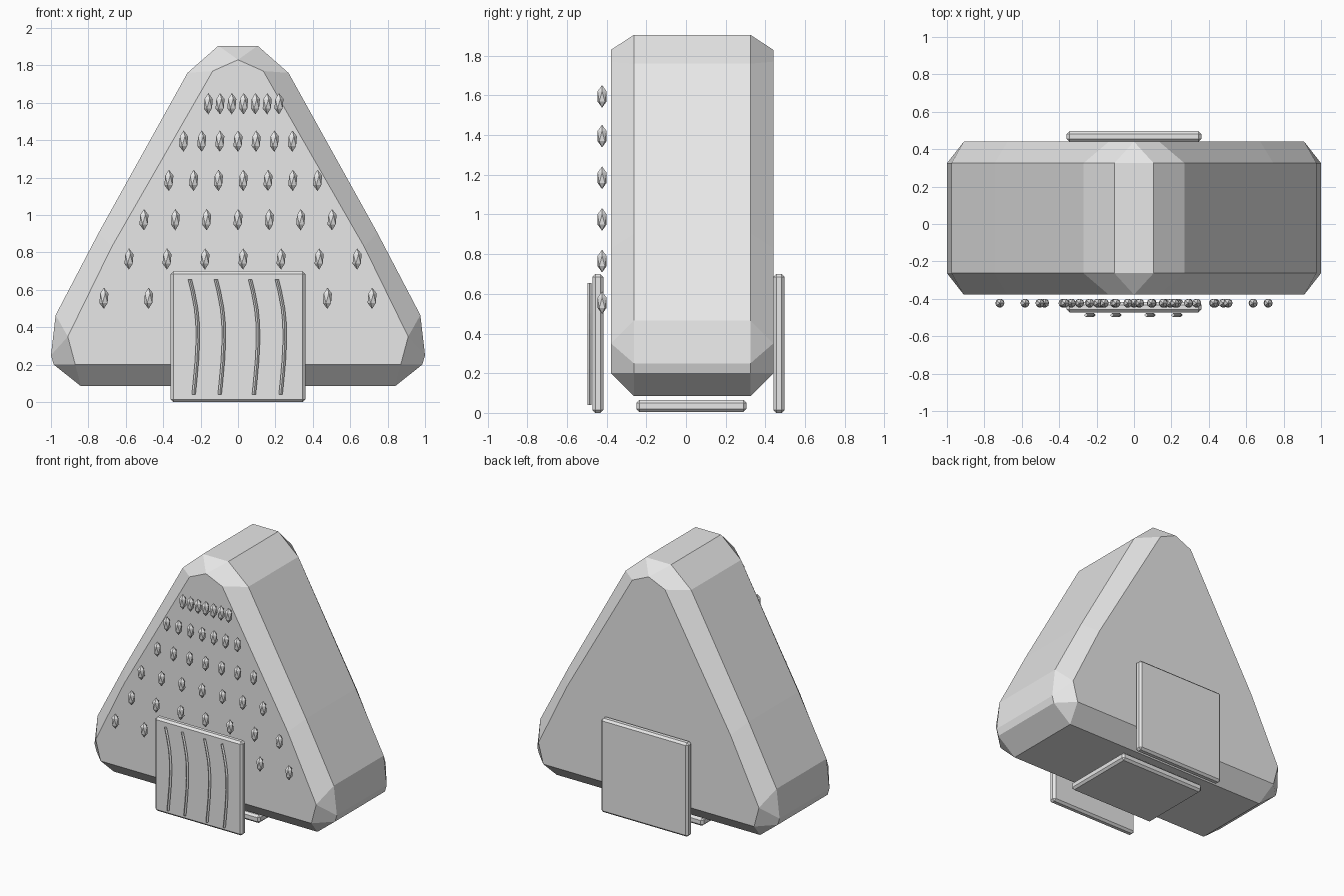
import bpy, bmesh
from mathutils import Matrix

cube = bpy.data.objects.get("Cube")
if cube:
    bpy.data.objects.remove(cube, do_unlink=True)

grey = bpy.data.materials.new("plain grey")
grey.use_nodes = True
grey.diffuse_color = (0.8, 0.8, 0.8, 1)
grey.node_tree.nodes["Principled BSDF"].inputs["Base Color"].default_value = (0.8, 0.8, 0.8, 1)


def finish(name, bm):
    bmesh.ops.recalc_face_normals(bm, faces=bm.faces)
    mesh = bpy.data.meshes.new(name)
    bm.to_mesh(mesh)
    bm.free()
    mesh.materials.append(grey)
    obj = bpy.data.objects.new(name, mesh)
    bpy.context.collection.objects.link(obj)
    return obj


def plate(name, x, y0, y1, z0, z1, bevel=0.015):
    bm = bmesh.new()
    size = Matrix.Diagonal((2 * x, y1 - y0, z1 - z0, 1))
    place = Matrix.Translation((0, (y0 + y1) / 2, (z0 + z1) / 2))
    bmesh.ops.create_cube(bm, size=1, matrix=place @ size)
    bmesh.ops.bevel(bm, geom=bm.edges[:], offset=bevel, segments=1, affect='EDGES')
    return finish(name, bm)


# Rounded triangular body: wide rim profile and smaller face profile (x, z)
rim = [(0.105, 1.905), (0.27, 1.76), (0.745, 0.905), (0.975, 0.465),
       (1.0, 0.25), (0.985, 0.2), (0.84, 0.085)]
face = [(0, 1.83), (0.135, 1.77), (0.675, 0.83), (0.91, 0.35), (0.87, 0.2)]
# Chamfer facets joining rim points (r) to face points (f)
facets = ["r0 r1 f1 f0", "r1 r2 f2 f1", "r2 r3 f3 f2", "r3 r4 f3",
          "r4 r5 f4 f3", "r5 r6 f4"]


def ring(bm, points, y, side):
    return [bm.verts.new((side * x, y, z)) for x, z in points]


bm = bmesh.new()
rims = {}
for end, rim_y, face_y in ((0, -0.263, -0.378), (1, 0.325, 0.44)):
    halves = []
    for side in (1, -1):
        r, f = ring(bm, rim, rim_y, side), ring(bm, face, face_y, side)
        for facet in facets:
            bm.faces.new([(r if k[0] == "r" else f)[int(k[1])] for k in facet.split()])
        rims[end, side] = r
        halves.append((r, f))
    (ra, fa), (rb, fb) = halves
    bmesh.ops.pointmerge(bm, verts=[fa[0], fb[0]], merge_co=fa[0].co)
    top = next(v for v in (fa[0], fb[0]) if v.is_valid)
    bm.faces.new([top] + fa[1:] + fb[:0:-1])
    bm.faces.new([top, ra[0], rb[0]])
    bm.faces.new([ra[-1], rb[-1], fb[-1], fa[-1]])
loops = [rims[end, 1] + rims[end, -1][::-1] for end in (0, 1)]
for i in range(len(loops[0])):
    j = (i + 1) % len(loops[0])
    bm.faces.new([loops[0][i], loops[0][j], loops[1][j], loops[1][i]])
finish("rice_body", bm)

# Three panels of the wrapper
plate("wrapper_front", 0.36, -0.472, -0.417, 0.0, 0.70)
plate("wrapper_back", 0.36, 0.44, 0.497, 0.0, 0.70)
plate("wrapper_bottom", 0.35, -0.25, 0.305, 0.005, 0.065)

# Wavy strips on the front panel
wave = [(0, 0.655), (0.016, 0.59), (0.033, 0.5), (0.041, 0.42), (0.042, 0.32),
        (0.037, 0.22), (0.028, 0.12), (0.02, 0.04)]
for n, x0 in enumerate((-0.257, -0.118, 0.065, 0.208)):
    bm = bmesh.new()
    rings = [[bm.verts.new((x0 + x + dx, y, z)) for dx, y in
              ((-0.01, -0.487), (0, -0.497), (0.01, -0.487), (0, -0.477))]
             for x, z in wave]
    for a, b in zip(rings, rings[1:]):
        for i in range(4):
            j = (i + 1) % 4
            bm.faces.new([a[i], a[j], b[j], b[i]])
    bm.faces.new(rings[0])
    bm.faces.new(rings[-1])
    finish(f"wavy_strip_{n + 1}", bm)

# Rows of faceted seeds: height, centre and spacing
rows = [(1.595, 0.03, 0.063), (1.395, 0, 0.097), (1.185, 0.028, 0.1325),
        (0.975, 0, 0.1676), (0.765, 0.027, 0.2033), (0.555, 0, 0.239)]
for n, (z, middle, step) in enumerate(rows):
    bm = bmesh.new()
    for i in range(-3, 4):
        place = Matrix.Translation((middle + i * step, -0.423, z))
        bmesh.ops.create_icosphere(bm, subdivisions=1, radius=1,
                                   matrix=place @ Matrix.Diagonal((0.027, 0.027, 0.057, 1)))
    finish(f"seed_row_{n + 1}", bm)
